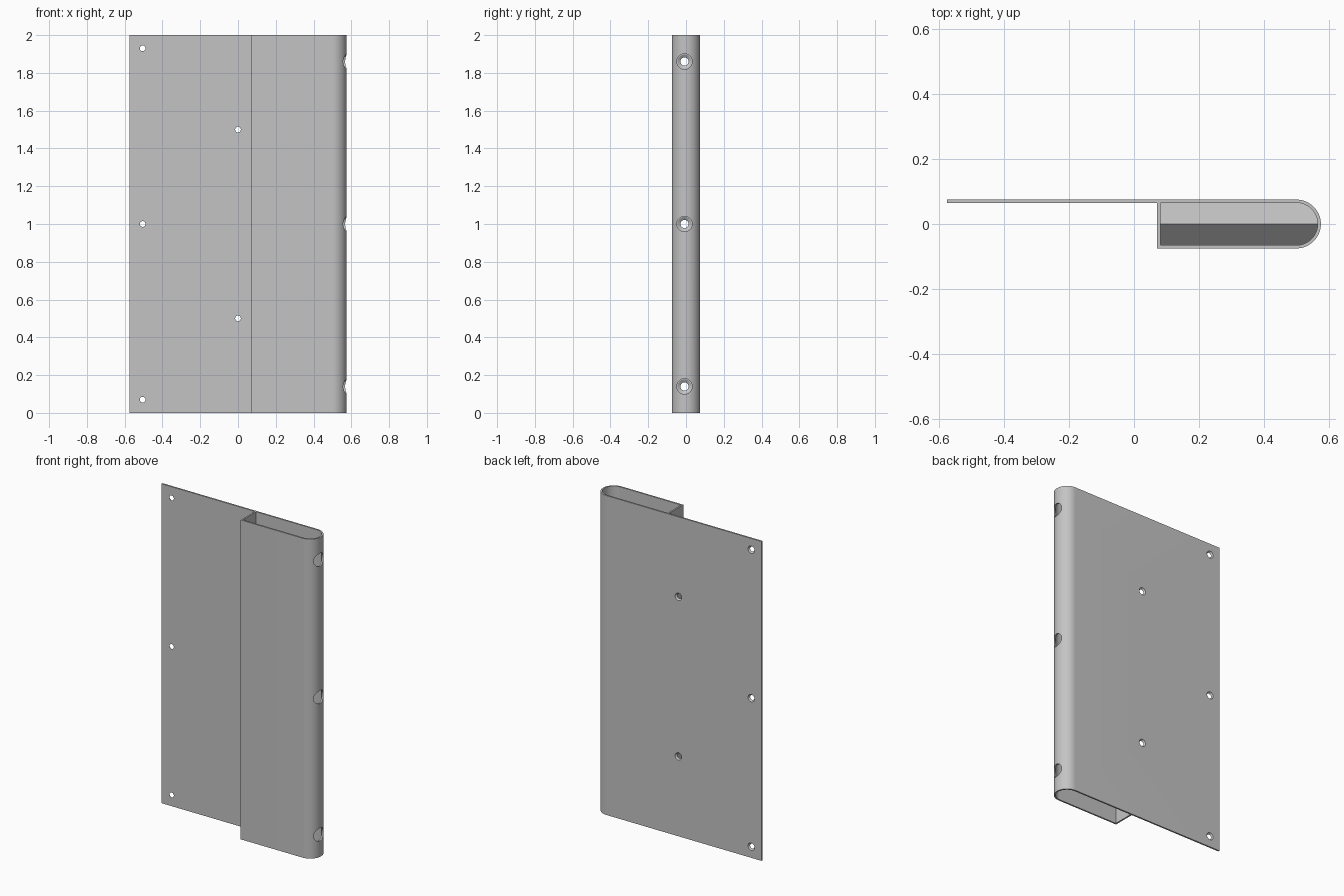
import bpy, bmesh, math
from mathutils import Matrix

if "Cube" in bpy.data.objects:
    bpy.data.objects.remove(bpy.data.objects["Cube"])

H = 2.0          # height
R = 0.075        # outer radius of the rounded edge
T = 0.010        # sheet thickness
CX = 0.50        # centre of the rounded edge
WALL = 0.071     # outer face of the inner return wall

metal = bpy.data.materials.new("grey metal")
metal.diffuse_color = (0.55, 0.55, 0.55, 1)
metal.use_nodes = True
metal.node_tree.nodes["Principled BSDF"].inputs["Base Color"].default_value = metal.diffuse_color


def arc(r, n=32):
    """Half circle from the back (+y) round to the front (-y)."""
    return [(CX + r * math.sin(math.pi * i / n), r * math.cos(math.pi * i / n))
            for i in range(n + 1)]


def make_object(name, bm):
    bmesh.ops.recalc_face_normals(bm, faces=bm.faces[:])
    mesh = bpy.data.meshes.new(name)
    bm.to_mesh(mesh)
    bm.free()
    mesh.materials.append(metal)
    obj = bpy.data.objects.new(name, mesh)
    bpy.context.collection.objects.link(obj)
    return obj


# Bent sheet: back plate, rounded edge, front panel and return wall
profile = [(-0.575, R)] + arc(R) + [(WALL, -R), (WALL, R - T - 0.0005),
           (WALL + T, R - T - 0.0005), (WALL + T, -R + T)]
profile += arc(R - T)[::-1] + [(-0.575, R - T)]
bm = bmesh.new()
face = bm.faces.new([bm.verts.new((x, y, 0)) for x, y in profile])
ext = bmesh.ops.extrude_face_region(bm, geom=[face])
bmesh.ops.translate(bm, vec=(0, 0, H),
                    verts=[v for v in ext["geom"] if isinstance(v, bmesh.types.BMVert)])
sheet = make_object("folded_edge_panel", bm)

# Hole cutters
bm = bmesh.new()


def hole(axis, pos, r1, r2, depth):
    """Round cutter, r1 at the low end of the axis and r2 at the high end."""
    rot = (Matrix.Rotation(math.pi / 2, 4, 'Y') if axis == 'X'
           else Matrix.Rotation(-math.pi / 2, 4, 'X'))
    bmesh.ops.create_cone(bm, cap_ends=True, segments=32, radius1=r1, radius2=r2,
                          depth=depth, matrix=Matrix.Translation(pos) @ rot)


# Countersunk screw holes in the back plate, wide side at the back
for x, z in [(-0.505, 0.07), (-0.505, 1.0), (-0.505, 1.93), (0, 0.5), (0, 1.5)]:
    hole('Y', (x, R - T / 2, z), 0.011, 0.027, 0.02)
# Access holes in the rounded edge, screw holes in the wall behind them
for z in (0.14, 1.0, 1.86):
    hole('X', (0.55, -0.008, z), 0.041, 0.041, 0.2)
    hole('X', (WALL + T / 2, -0.008, z), 0.014, 0.045, 0.02)
cutter = make_object("hole_cutter", bm)
cutter.hide_render = True

bpy.context.view_layer.objects.active = sheet
sheet.select_set(True)
mod = sheet.modifiers.new("holes", 'BOOLEAN')
mod.operation = 'DIFFERENCE'
mod.solver = 'EXACT'
mod.object = cutter
bpy.ops.object.modifier_apply(modifier=mod.name)
bpy.data.objects.remove(cutter)
bpy.ops.object.shade_smooth_by_angle(angle=math.radians(30))

# Ridged divider inside the hollow edge, following its rounded end
bm = bmesh.new()
ri = R - T
base = 0.5
outline = [(WALL + T, ri)] + arc(ri) + [(WALL + T, -ri), (WALL + T, 0)]
height = lambda y: base + ri - abs(y)
ridge = [bm.verts.new((WALL + T, 0, height(0))), bm.verts.new((CX + ri, 0, height(0)))]
curve = arc(ri)
for half in (curve[:16], curve[17:][::-1]):
    side = [(WALL + T, half[0][1])] + half
    verts = [bm.verts.new((x, y, height(y))) for x, y in side]
    bm.faces.new([ridge[0]] + verts + [ridge[1]])
make_object("inner_divider", bm)
